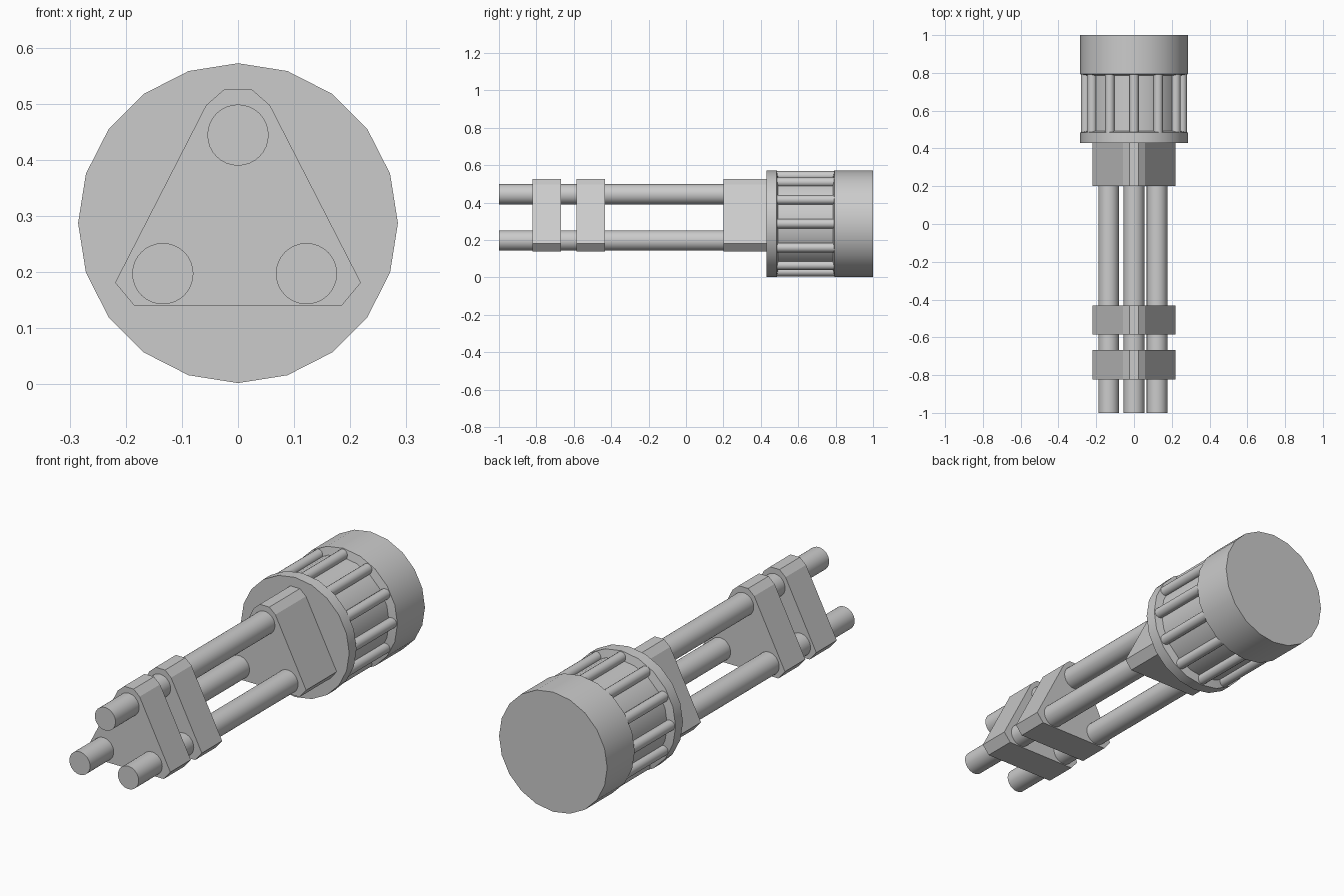
import bpy, bmesh, math

if "Cube" in bpy.data.objects:
    bpy.data.objects.remove(bpy.data.objects["Cube"])

CZ = 0.287  # height of the drum axis


def finish(bm, name, smooth=True):
    bmesh.ops.recalc_face_normals(bm, faces=bm.faces)
    me = bpy.data.meshes.new(name)
    bm.to_mesh(me)
    bm.free()
    ob = bpy.data.objects.new(name, me)
    bpy.context.collection.objects.link(ob)
    if smooth:
        bpy.ops.object.select_all(action='DESELECT')
        ob.select_set(True)
        bpy.context.view_layer.objects.active = ob
        bpy.ops.object.shade_smooth_by_angle(angle=math.radians(30))
    return ob


def lathe(name, profile, sides, cx, cz):
    """Turn (radius, y) rings about a y axis, with capped ends."""
    bm = bmesh.new()
    rings = []
    for r, y in profile:
        rings.append([bm.verts.new((cx + r * math.sin(2 * math.pi * i / sides), y,
                                    cz + r * math.cos(2 * math.pi * i / sides)))
                      for i in range(sides)])
    for a, b in zip(rings, rings[1:]):
        for i in range(sides):
            j = (i + 1) % sides
            bm.faces.new((a[i], a[j], b[j], b[i]))
    bm.faces.new(rings[0])
    bm.faces.new(rings[-1])
    return finish(bm, name)


def plate(name, y0, y1):
    """Triangular bracket with clipped corners, extruded along y."""
    half = [(0.025, 0.525), (0.057, 0.497), (0.219, 0.181), (0.184, 0.139)]
    outline = half + [(-x, z) for x, z in reversed(half)]
    bm = bmesh.new()
    face = bm.faces.new([bm.verts.new((x, y0, z)) for x, z in outline])
    new = bmesh.ops.extrude_face_region(bm, geom=[face], use_keep_orig=True)['geom']
    verts = [g for g in new if isinstance(g, bmesh.types.BMVert)]
    bmesh.ops.translate(bm, vec=(0, y1 - y0, 0), verts=verts)
    return finish(bm, name, smooth=False)


# Rear drum with front rim, recessed waist and solid back cap
lathe("drum", [(0.285, 0.43), (0.285, 0.485), (0.247, 0.493),
               (0.247, 0.785), (0.285, 0.793), (0.285, 1.0)], 20, 0, CZ)

# Grip ribs around the waist
for k in range(12):
    a = k * math.pi / 6
    lathe(f"grip_rib_{k + 1}", [(0.025, 0.48), (0.025, 0.8)], 16,
          0.256 * math.sin(a), CZ + 0.256 * math.cos(a))

# Three barrels
for n, (x, z) in enumerate([(0, 0.444), (-0.134, 0.197), (0.122, 0.197)]):
    lathe(f"barrel_{n + 1}", [(0.0545, -1.0), (0.0545, 0.44)], 32, x, z)

# Brackets holding the barrels
plate("front_bracket", -0.822, -0.668)
plate("middle_bracket", -0.585, -0.432)
plate("rear_bracket", 0.2, 0.44)
